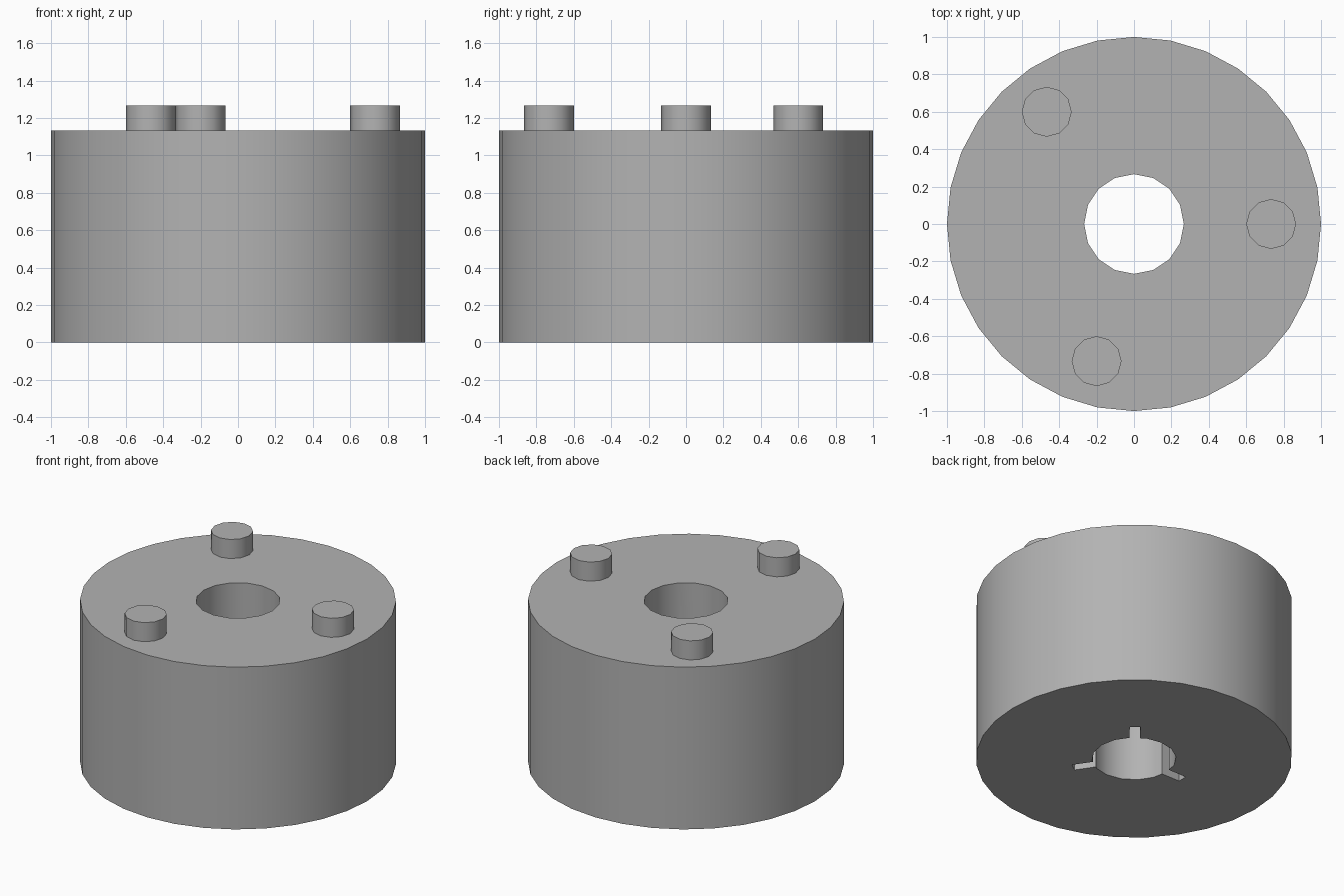
import bpy
from math import radians, cos, sin
from mathutils import Matrix

cube = bpy.data.objects.get("Cube")
if cube:
    bpy.data.objects.remove(cube, do_unlink=True)

U = 2 / 15          # design unit: body radius is 7.5 units
HEIGHT = 8.5 * U
SLOT_DEPTH = 4 * U

grey = bpy.data.materials.new("plain_grey")
grey.use_nodes = True
colour = (0.45, 0.45, 0.45, 1)
grey.diffuse_color = colour
grey.node_tree.nodes["Principled BSDF"].inputs["Base Color"].default_value = colour


def cylinder(name, sides, radius, x, y, z0, z1):
    bpy.ops.mesh.primitive_cylinder_add(vertices=sides, radius=radius, depth=z1 - z0,
                                        location=(x, y, (z0 + z1) / 2))
    ob = bpy.context.object
    ob.name = name
    ob.data.materials.append(grey)
    return ob


def cut(target, cutter):
    cutter.hide_render = True
    mod = target.modifiers.new("cut", 'BOOLEAN')
    mod.operation = 'DIFFERENCE'
    mod.solver = 'EXACT'
    mod.object = cutter
    bpy.context.view_layer.objects.active = target
    bpy.ops.object.modifier_apply(modifier=mod.name)
    bpy.data.objects.remove(cutter, do_unlink=True)


def smooth(ob):
    bpy.ops.object.select_all(action='DESELECT')
    ob.select_set(True)
    bpy.context.view_layer.objects.active = ob
    bpy.ops.object.shade_smooth_by_angle(angle=radians(40))


# Body with a central bore
body = cylinder("body", 32, 7.5 * U, 0, 0, 0, HEIGHT)
cut(body, cylinder("bore_cutter", 16, 2 * U, 0, 0, -U, HEIGHT + U))

# Three blind key slots at the foot of the bore
for angle in (51, 180, -56):
    bpy.ops.mesh.primitive_cube_add(size=1)
    slot = bpy.context.object
    slot.name = "slot_cutter"
    slot.data.materials.append(grey)
    a = radians(angle)
    length, mid = 2 * U, 2 * U
    slot.data.transform(Matrix.Translation((mid * cos(a), mid * sin(a), SLOT_DEPTH / 2 - U / 2))
                        @ Matrix.Rotation(a, 4, 'Z')
                        @ Matrix.Diagonal((length, U / 2, SLOT_DEPTH + U, 1)))
    cut(body, slot)
smooth(body)

# Unevenly spaced pegs on the top
for name, px, py in (("left_peg", 5.5, 0), ("back_peg", -3.5, 4.5), ("front_peg", -1.5, -5.5)):
    smooth(cylinder(name, 12, U, px * U, py * U, HEIGHT, HEIGHT + U))
